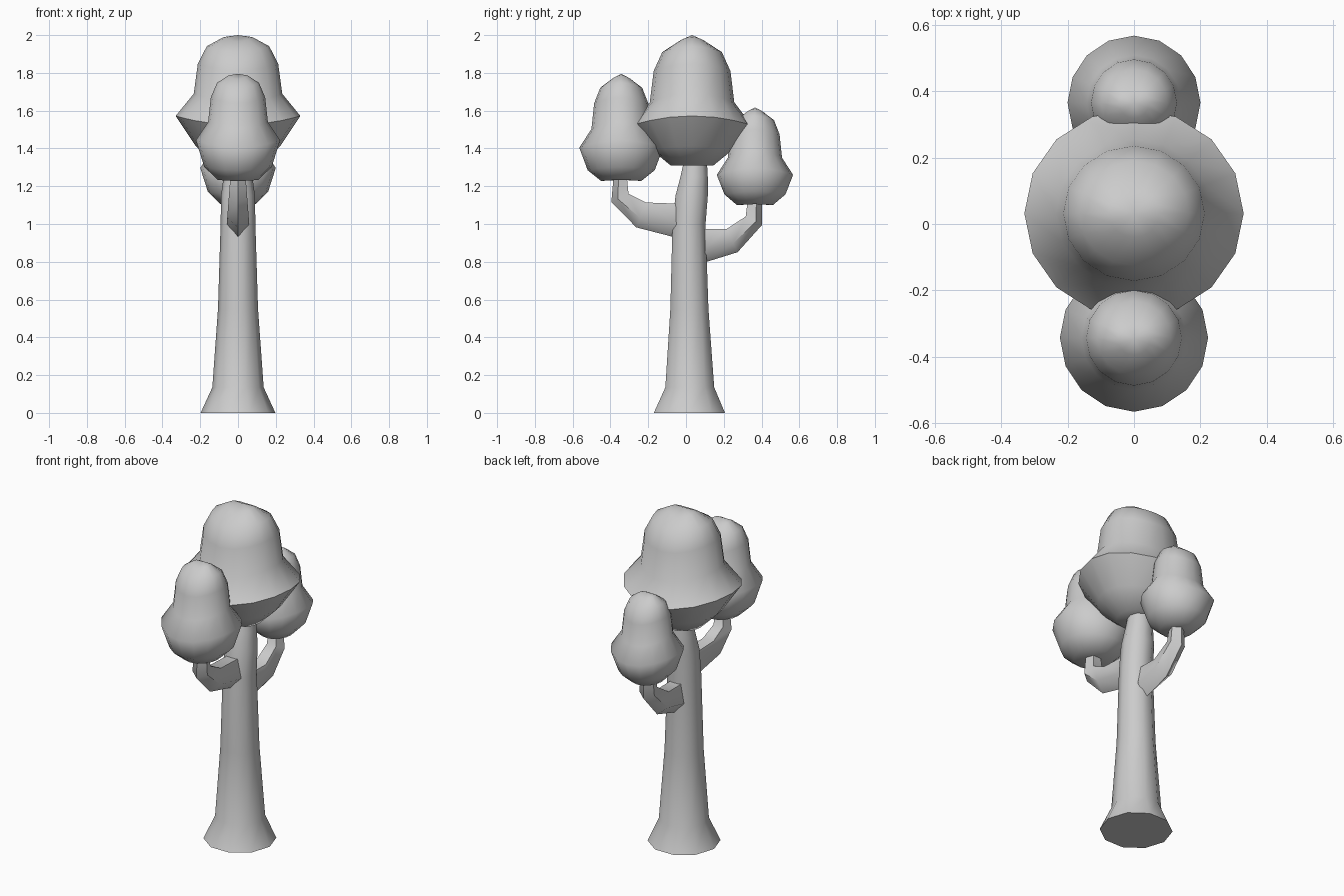
import bpy, bmesh
from math import sin, cos, tau, atan2, pi
from mathutils import Vector

if "Cube" in bpy.data.objects:
    bpy.data.objects.remove(bpy.data.objects["Cube"])


def loft(name, rings, cap_start=False, cap_end=False):
    """Skin a list of equal-length point rings; one-point rings become poles."""
    bm = bmesh.new()
    rows = [[bm.verts.new(p) for p in ring] for ring in rings]
    n = max(len(r) for r in rows)
    for a, b in zip(rows, rows[1:]):
        for i in range(n):
            j = (i + 1) % n
            if len(b) == 1:
                bm.faces.new((a[i], a[j], b[0]))
            else:
                bm.faces.new((a[i], a[j], b[j], b[i]))
    if cap_start:
        bm.faces.new(rows[0][::-1])
    if cap_end:
        bm.faces.new(rows[-1])
    bmesh.ops.recalc_face_normals(bm, faces=bm.faces)
    mesh = bpy.data.meshes.new(name)
    bm.to_mesh(mesh)
    bm.free()
    obj = bpy.data.objects.new(name, mesh)
    bpy.context.collection.objects.link(obj)
    bpy.ops.object.select_all(action='DESELECT')
    obj.select_set(True)
    bpy.context.view_layer.objects.active = obj
    bpy.ops.object.shade_smooth_by_angle(angle=1.1)
    return obj


# Trunk: flared foot, slight lean at the top (z, y centre, radius)
trunk = [(0, .018, .198), (.135, .02, .136), (.55, .018, .106),
         (1.0, .016, .092), (1.15, .03, .09), (1.25, .043, .076), (1.36, .052, .06)]
loft("trunk", [[(r * cos(tau * i / 10), y + r * sin(tau * i / 10), z)
                for i in range(10)] for z, y, r in trunk], True, True)


# Branches: bent five-sided tubes (y, z, half width, half height)
def branch(name, path):
    rings = []
    for k, (y, z, w, h) in enumerate(path):
        a = Vector(path[max(k - 1, 0)][:2])
        b = Vector(path[min(k + 1, len(path) - 1)][:2])
        t = (b - a).normalized()
        if k == 0:
            t = Vector((1 if t.x > 0 else -1, 0))
        up = Vector((-t.y, t.x)) * (1 if t.x > 0 else -1)
        if k == len(path) - 1:
            up = Vector((-1 if path[1][0] > path[0][0] else 1, 0))
        ring = []
        for i in range(5):
            ang = -pi / 2 + tau * i / 5
            q = up * h * sin(ang)
            ring.append((w * cos(ang), y + q.x, z + q.y))
        rings.append(ring)
    loft(name, rings)


branch("front_branch", [(-.05, 1.027, .06, .1), (-.235, 1.055, .06, .078),
                        (-.345, 1.14, .052, .056), (-.345, 1.28, .04, .036)])
branch("back_branch", [(.10, .895, .06, .098), (.24, .918, .06, .075),
                       (.355, 1.02, .052, .054), (.362, 1.16, .04, .038)])


# Foliage clumps: one acorn-like profile (radius, height, lift of the sides)
TOP = [(1, .31, .07), (.71, .485, .065), (.645, .725, .055),
       (.5, .87, .045), (.23, .95, .035)]


def clump(name, y0, z0, height, rx, ry, base):
    rings = [[(0, y0, z0)]]
    rings = []
    for r, t, lift in base + TOP:
        ring = []
        for i in range(16):
            c, s = cos(tau * i / 16), sin(tau * i / 16)
            ring.append((rx * r * c, y0 + ry * r * s,
                         z0 + height * (t + lift * c * c)))
        rings.append(ring)
    rings.append([(0, y0, z0 + height)])
    loft(name, rings, cap_start=True)


clump("main_foliage", .032, 1.31, .69, .33, .315, [(.36, 0, 0), (.68, .12, .03)])
clump("front_foliage", -.343, 1.228, .567, .223, .222, [(.48, 0, .01), (.8, .1, .03)])
clump("back_foliage", .365, 1.10, .517, .2, .202, [(.47, 0, .01), (.8, .11, .03)])
